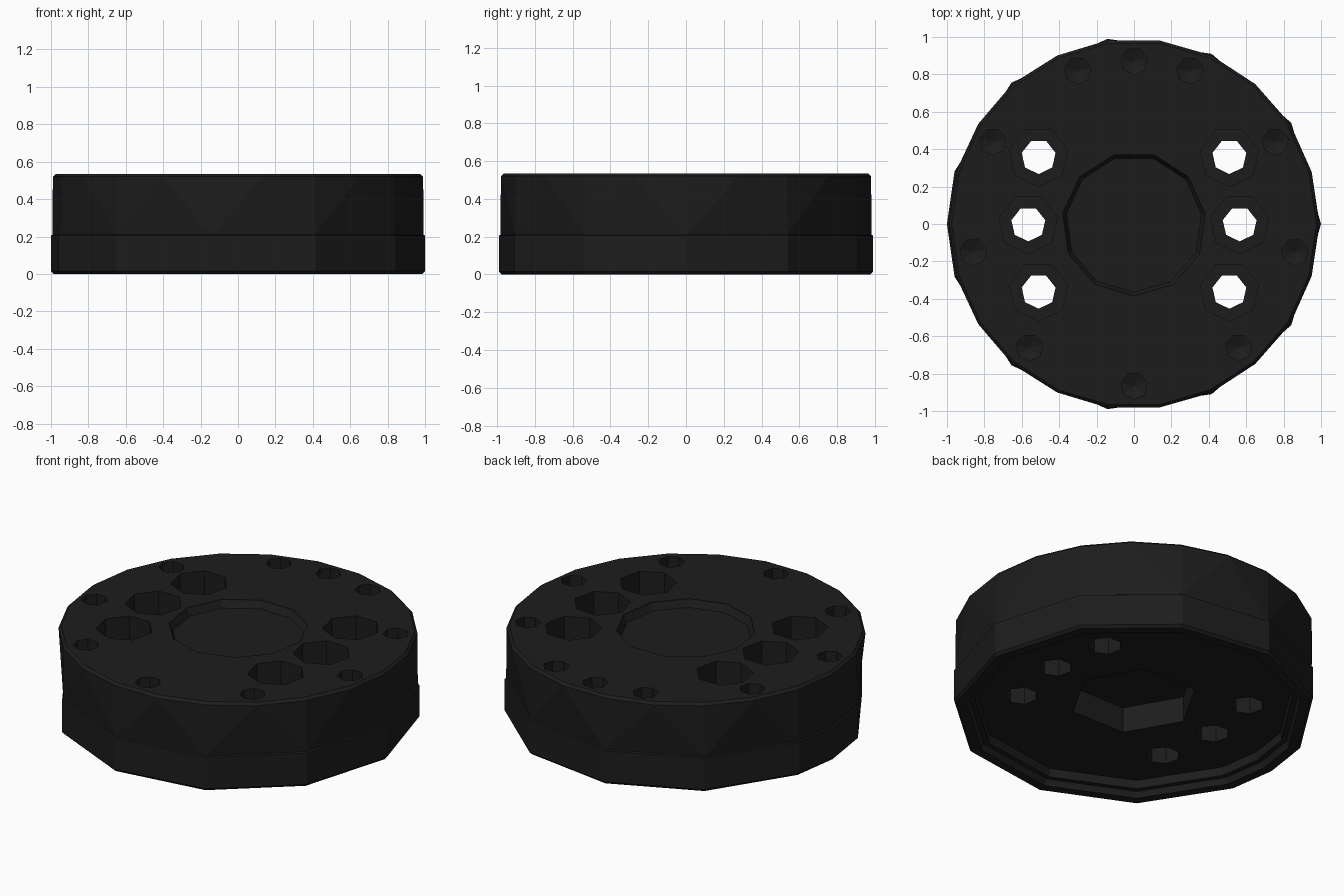
import bpy, bmesh
from math import cos, sin, pi, radians

if "Cube" in bpy.data.objects:
    bpy.data.objects.remove(bpy.data.objects["Cube"])

MAT = bpy.data.materials.new("black")
MAT.diffuse_color = (0.012, 0.012, 0.012, 1)
MAT.use_nodes = True
MAT.node_tree.nodes["Principled BSDF"].inputs["Base Color"].default_value = MAT.diffuse_color


def make_object(name, bm):
    bmesh.ops.recalc_face_normals(bm, faces=bm.faces)
    mesh = bpy.data.meshes.new(name)
    bm.to_mesh(mesh)
    bm.free()
    mesh.materials.append(MAT)
    ob = bpy.data.objects.new(name, mesh)
    bpy.context.collection.objects.link(ob)
    return ob


def body_ring(bm, r, z, coarse):
    """22 points on a circle; coarse rings pull odd points onto 11-gon chords."""
    pts = []
    for k in range(22):
        a = 2 * pi * k / 22
        q = r * cos(pi / 11) if coarse and k % 2 and k != 11 else r
        pts.append(bm.verts.new((q * cos(a), q * sin(a), z)))
    return pts


def pit(bm, x, y, sides, phase, profile, tip=None):
    """Closed turned cutter from (radius, z) pairs, top to bottom."""
    rings = []
    for r, z in profile:
        rings.append([bm.verts.new((x + r * cos(phase + 2 * pi * k / sides),
                                    y + r * sin(phase + 2 * pi * k / sides), z))
                      for k in range(sides)])
    bm.faces.new(rings[0])
    for a, b in zip(rings, rings[1:]):
        for k in range(sides):
            j = (k + 1) % sides
            bm.faces.new((a[k], a[j], b[j], b[k]))
    if tip is None:
        bm.faces.new(rings[-1])
    else:
        t = bm.verts.new((x, y, tip))
        for k in range(sides):
            bm.faces.new((rings[-1][k], rings[-1][(k + 1) % sides], t))


# Disc body: 22-sided top tapering to an 11-sided band, hollow stepped underside
bm = bmesh.new()
profile = [(0.975, 0.535, False), (0.99, 0.52, False), (0.992, 0.21, True),
           (1.0, 0.205, True), (1.0, 0.015, True), (0.985, 0.0, True),
           (0.93, 0.0, True), (0.915, 0.035, True), (0.885, 0.035, True),
           (0.88, 0.085, True)]
rings = [body_ring(bm, *p) for p in profile]
bm.faces.new(rings[0])
bm.faces.new(rings[-1])
for up, lo in zip(rings, rings[1:]):
    for k in range(22):
        j = (k + 1) % 22
        if k % 2 == 0:
            bm.faces.new((up[k], up[j], lo[k]))
            bm.faces.new((up[j], lo[j], lo[k]))
        else:
            bm.faces.new((up[k], up[j], lo[j]))
            bm.faces.new((up[k], lo[j], lo[k]))
body = make_object("disc_body", bm)

# Cutters: centre recesses, counterbored through holes, blind rim holes
bm = bmesh.new()
pit(bm, 0, 0, 11, radians(8), [(0.385, 0.6), (0.385, 0.53), (0.365, 0.49)])
pit(bm, 0, 0, 6, 0, [(0.355, 0.24), (0.355, -0.1)])
down = -pi / 2
for s in (-1, 1):
    for x, y in ((0.51, 0.36), (0.565, 0), (0.51, -0.36)):
        pit(bm, s * x, y, 7, down,
            [(0.16, 0.6), (0.16, 0.28), (0.093, 0.28), (0.093, -0.1)])
    for x, y in ((0.3, 0.82), (0.755, 0.44), (0.86, -0.15), (0.56, -0.66)):
        pit(bm, s * x, y, 7, down, [(0.072, 0.6), (0.072, 0.44)], 0.41)
for y in (0.87, -0.865):
    pit(bm, 0, y, 7, down, [(0.072, 0.6), (0.072, 0.44)], 0.41)
cutter = make_object("hole_cutter", bm)
cutter.hide_render = True

mod = body.modifiers.new("holes", 'BOOLEAN')
mod.operation = 'DIFFERENCE'
mod.solver = 'EXACT'
mod.object = cutter
bpy.context.view_layer.objects.active = body
bpy.ops.object.modifier_apply(modifier=mod.name)
bpy.data.objects.remove(cutter)
